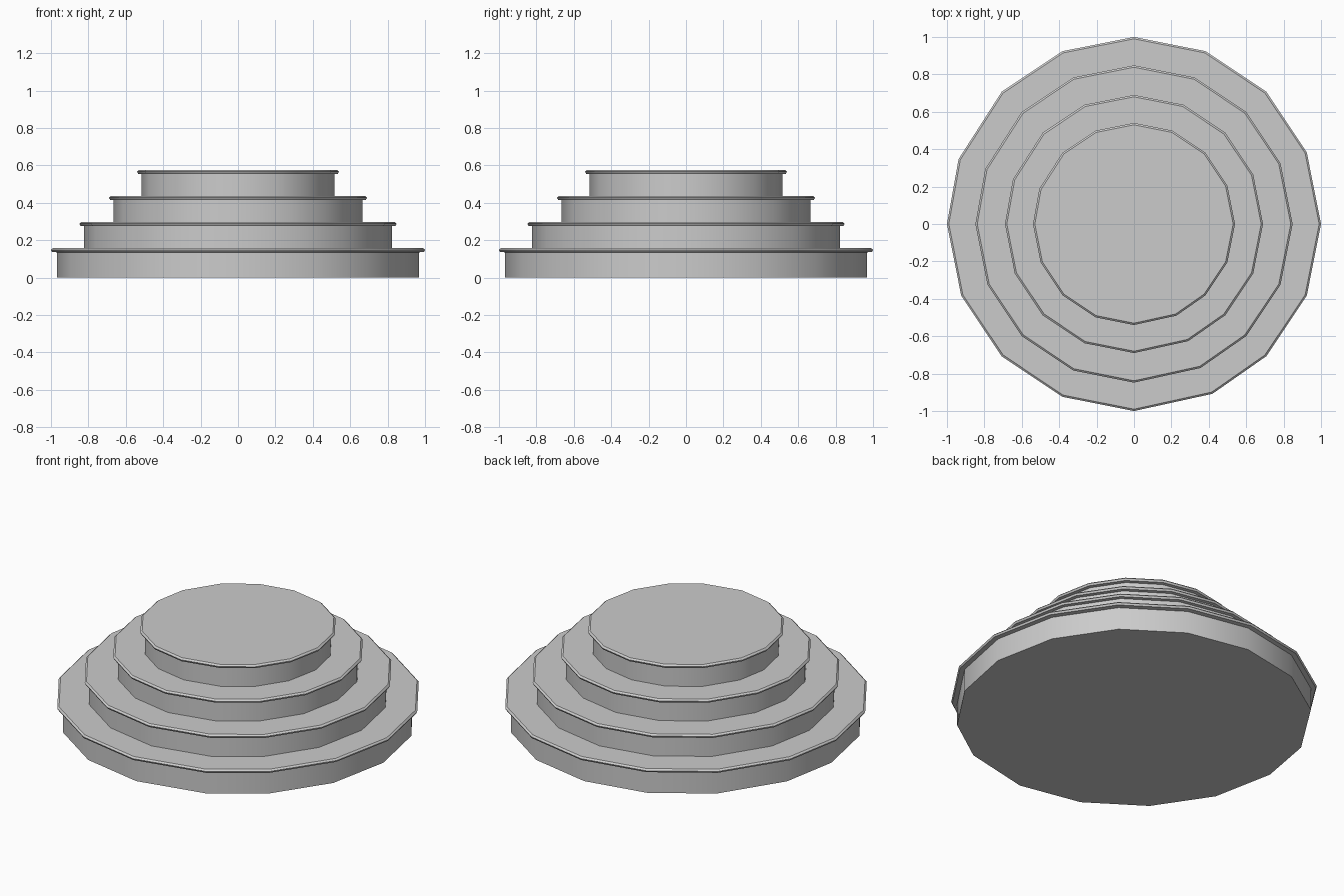
import bpy, bmesh, math

if "Cube" in bpy.data.objects:
    bpy.data.objects.remove(bpy.data.objects["Cube"])

SIDES = 16
# two corners of the outline sit slightly off the regular polygon
NUDGE = {7: 2.2, 13: 2.3}


def corner(i, r, z):
    a = math.radians(360 / SIDES * i + NUDGE.get(i, 0))
    return (r * math.cos(a), r * math.sin(a), z)


# tiers from bottom to top: lip radius, top height
tiers = [(1.0, 0.157), (0.848, 0.297), (0.69, 0.436), (0.54, 0.575)]

# stepped profile: wall, overhanging lip with a chamfered top edge
profile = []
base = 0.0
for lip, top in tiers:
    wall = lip - (0.033 if lip == 1.0 else 0.025)
    profile += [(wall, base), (wall, top - 0.022), (lip - 0.006, top - 0.020),
                (lip, top - 0.009), (lip - 0.010, top)]
    base = top

# sweep the profile round and cap both ends
bm = bmesh.new()
rings = [[bm.verts.new(corner(i, r, z)) for i in range(SIDES)] for r, z in profile]
for lo, hi in zip(rings, rings[1:]):
    for i in range(SIDES):
        j = (i + 1) % SIDES
        bm.faces.new((lo[i], lo[j], hi[j], hi[i]))
bm.faces.new(rings[0][::-1])
bm.faces.new(rings[-1])
bmesh.ops.recalc_face_normals(bm, faces=bm.faces[:])

mesh = bpy.data.meshes.new("round_steps")
bm.to_mesh(mesh)
bm.free()
steps = bpy.data.objects.new("round_steps", mesh)
bpy.context.collection.objects.link(steps)

# smooth walls, crisp step edges
bpy.context.view_layer.objects.active = steps
steps.select_set(True)
bpy.ops.object.shade_smooth_by_angle(angle=math.radians(30))
